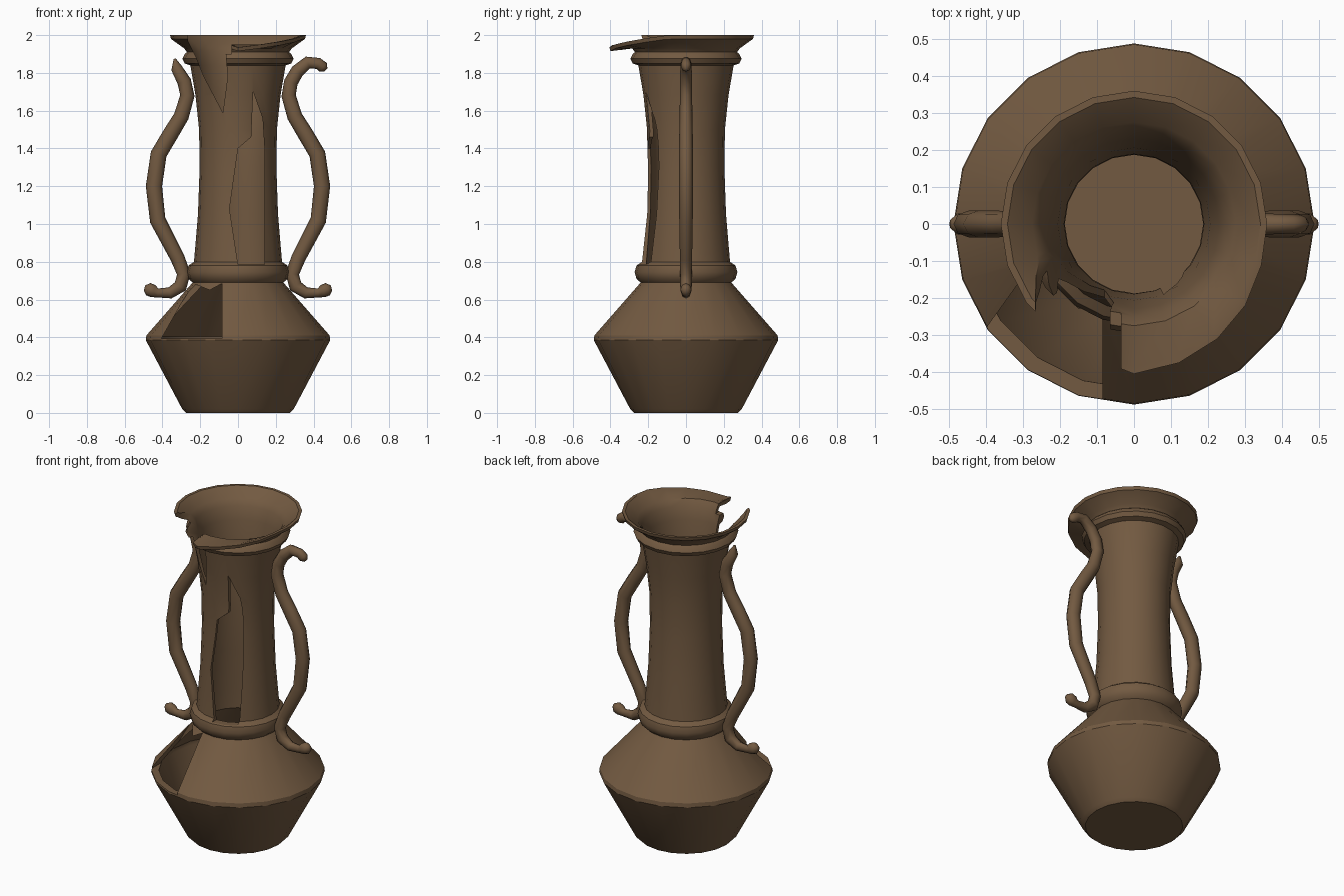
import bpy, bmesh, math
from mathutils import Vector

cube = bpy.data.objects.get("Cube")
if cube:
    bpy.data.objects.remove(cube, do_unlink=True)

clay = bpy.data.materials.new("brown clay")
CLAY = (0.17, 0.102, 0.053, 1)
clay.diffuse_color = CLAY
clay.use_nodes = True
clay.node_tree.nodes["Principled BSDF"].inputs["Base Color"].default_value = CLAY


def make_object(name, bm):
    mesh = bpy.data.meshes.new(name)
    bm.to_mesh(mesh)
    bm.free()
    mesh.materials.append(clay)
    obj = bpy.data.objects.new(name, mesh)
    bpy.context.collection.objects.link(obj)
    return obj


def activate(obj):
    bpy.ops.object.select_all(action='DESELECT')
    obj.select_set(True)
    bpy.context.view_layer.objects.active = obj


def smooth(obj, angle):
    activate(obj)
    bpy.ops.object.shade_smooth_by_angle(angle=math.radians(angle))


def bridge(bm, a, b):
    n = len(a)
    for i in range(n):
        bm.faces.new((a[i], a[(i + 1) % n], b[(i + 1) % n], b[i]))


def skin(bm, rings):
    """Closed tube through the rings, capped at both ends."""
    for a, b in zip(rings, rings[1:]):
        bridge(bm, a, b)
    bm.faces.new(rings[0][::-1])
    bm.faces.new(rings[-1])


def lathe(profile, sides=20):
    bm = bmesh.new()
    skin(bm, [[bm.verts.new((r * math.cos(math.tau * i / sides),
                             r * math.sin(math.tau * i / sides), z))
               for i in range(sides)] for r, z in profile])
    return bm


def cutter(name, outline, y_back):
    """Prism through the front wall only."""
    bm = bmesh.new()
    skin(bm, [[bm.verts.new((x, y, z)) for x, z in outline] for y in (-0.7, y_back)])
    bmesh.ops.recalc_face_normals(bm, faces=bm.faces)
    obj = make_object(name, bm)
    obj.hide_render = True
    return obj


# Vase body: outside going up, then inside going down
outer = [(0.275, 0), (0.295, 0.02), (0.488, 0.385), (0.485, 0.41), (0.24, 0.69),
         (0.262, 0.71), (0.272, 0.745), (0.262, 0.78), (0.233, 0.8),
         (0.212, 1.05), (0.203, 1.3), (0.206, 1.5), (0.225, 1.68), (0.252, 1.84),
         (0.282, 1.85), (0.295, 1.875), (0.282, 1.9), (0.27, 1.91),
         (0.285, 1.93), (0.355, 1.98), (0.36, 2.0)]
inner = [(0.342, 2.0), (0.275, 1.95), (0.25, 1.915), (0.23, 1.84), (0.206, 1.68),
         (0.189, 1.5), (0.187, 1.3), (0.196, 1.05), (0.21, 0.8), (0.212, 0.68),
         (0.445, 0.405), (0.445, 0.38), (0.265, 0.04)]
bm = lathe(outer + inner)

# Lip sags outward at the front
for v in bm.verts:
    if v.co.z > 1.96:
        turn = math.degrees(math.atan2(v.co.y, v.co.x)) + 90
        sag = max(0, 1 - abs(turn) / (75 if turn >= 0 else 30))
        v.co += Vector((v.co.x, v.co.y, 0)).normalized() * 0.045 * sag
        v.co.z -= 0.065 * sag
vase = make_object("vase_body", bm)

# Broken openings: rim notch, neck crack, belly hole
breaks = [
    cutter("rim_notch_cutter", [(-0.27, 2.1), (-0.265, 1.97), (-0.22, 1.88),
                                (-0.18, 1.78), (-0.08, 1.59), (-0.055, 1.78),
                                (-0.065, 1.9), (-0.035, 1.9), (-0.035, 2.1)], -0.05),
    cutter("neck_crack_cutter", [(0, 0.785), (-0.045, 1.08), (0, 1.4), (0.07, 1.46),
                                 (0.08, 1.7), (0.13, 1.56), (0.14, 1.4),
                                 (0.14, 0.785)], -0.06),
    cutter("belly_hole_cutter", [(-0.405, 0.395), (-0.3, 0.58), (-0.235, 0.685),
                                 (-0.15, 0.65), (-0.085, 0.685), (-0.085, 0.395)], -0.1),
]
activate(vase)
for c in breaks:
    mod = vase.modifiers.new(c.name, 'BOOLEAN')
    mod.operation = 'DIFFERENCE'
    mod.object = c
    # Keep the first solver that leaves a solid wall
    for solver in ('EXACT', 'MANIFOLD', 'FLOAT'):
        mod.solver = solver
        graph = bpy.context.evaluated_depsgraph_get()
        graph.update()
        if len(vase.evaluated_get(graph).data.polygons) > 400:
            bpy.ops.object.modifier_apply(modifier=mod.name)
            break
    else:
        vase.modifiers.remove(mod)
for c in breaks:
    bpy.data.objects.remove(c, do_unlink=True)
smooth(vase, 32)


# Handles: tapered tubes swept along a path of (x, z, radius)
def handle(name, path, side, sides=8):
    bm = bmesh.new()
    pts = [Vector((x, 0, z)) for x, z, r in path]
    rings = []
    for i, p in enumerate(pts):
        tangent = (pts[min(i + 1, len(pts) - 1)] - pts[max(i - 1, 0)]).normalized()
        across = tangent.cross(Vector((0, 1, 0)))
        ring = []
        for k in range(sides):
            a = math.tau * k / sides
            co = p + path[i][2] * (across * math.cos(a) + Vector((0, 0.85 * math.sin(a), 0)))
            ring.append(bm.verts.new((co.x * side, co.y, co.z)))
        rings.append(ring)
    skin(bm, rings)
    bmesh.ops.recalc_face_normals(bm, faces=bm.faces)
    smooth(make_object(name, bm), 60)


stem = [(0.268, 1.68, 0.038), (0.3, 1.57, 0.04), (0.355, 1.48, 0.042),
        (0.42, 1.37, 0.043), (0.445, 1.2, 0.043), (0.425, 1.02, 0.042),
        (0.32, 0.82, 0.038), (0.287, 0.735, 0.036), (0.305, 0.67, 0.036),
        (0.36, 0.635, 0.03), (0.425, 0.635, 0.024), (0.45, 0.645, 0.034),
        (0.475, 0.655, 0.034), (0.495, 0.66, 0.015)]
hook = [(0.465, 1.815, 0.012), (0.45, 1.83, 0.03), (0.425, 1.85, 0.03),
        (0.37, 1.855, 0.033), (0.315, 1.81, 0.036), (0.28, 1.75, 0.037)]
stump = [(0.335, 1.875, 0.006), (0.325, 1.825, 0.03), (0.285, 1.755, 0.037)]
handle("left_handle", hook + stem, 1)
handle("right_handle", stump + stem, -1)
